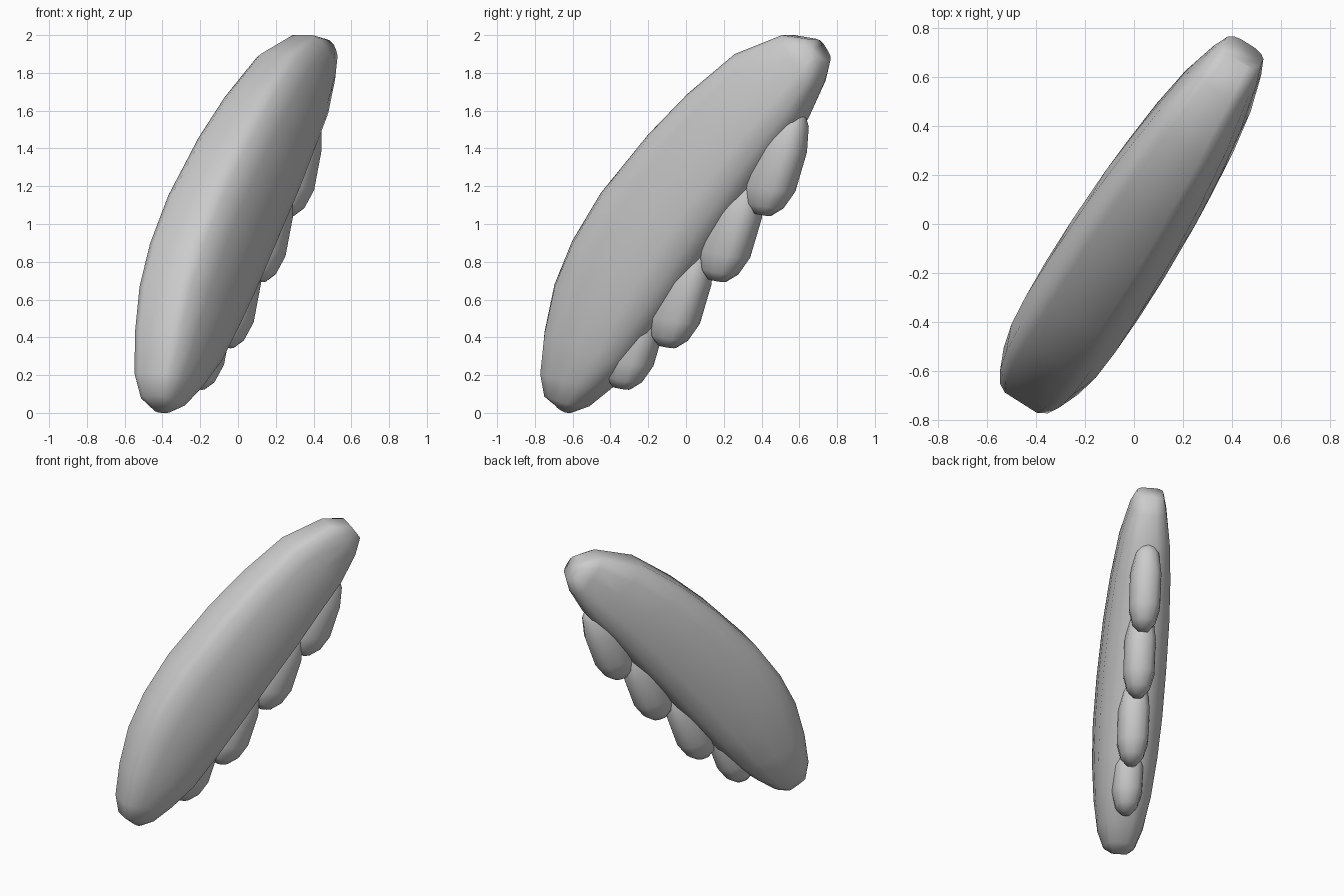
import bpy, bmesh, math
from mathutils import Vector

if "Cube" in bpy.data.objects:
    bpy.data.objects.remove(bpy.data.objects["Cube"])

# The wing lies in a vertical plane: u runs along it, n across it
U = Vector((0.535, 0.845, 0))
N = Vector((0.845, -0.535, 0))

grey = bpy.data.materials.new("plain grey")
grey.diffuse_color = (0.6, 0.6, 0.6, 1)
grey.use_nodes = True
grey.node_tree.nodes["Principled BSDF"].inputs["Base Color"].default_value = grey.diffuse_color


def place(u, z, n):
    return U * u + N * n + Vector((0, 0, z))


def loft(name, rings):
    """Skin closed rings of points and cap both ends."""
    bm = bmesh.new()
    loops = [[bm.verts.new(p) for p in ring] for ring in rings]
    for a, b in zip(loops, loops[1:]):
        for i in range(len(a)):
            j = (i + 1) % len(a)
            bm.faces.new((a[i], a[j], b[j], b[i]))
    bm.faces.new(loops[0])
    bm.faces.new(loops[-1])
    bmesh.ops.recalc_face_normals(bm, faces=bm.faces)
    for f in bm.faces:
        f.smooth = True
    me = bpy.data.meshes.new(name)
    bm.to_mesh(me)
    bm.free()
    me.materials.append(grey)
    ob = bpy.data.objects.new(name, me)
    bpy.context.collection.objects.link(ob)
    return ob


# Wing body: leading point (u, z), trailing point (u, z), half thickness
SECTIONS = [
    (-.79, .035, -.73, .0, .05),
    (-.85, .09, -.63, .035, .105),
    (-.862, .21, -.50, .13, .15),
    (-.825, .43, -.34, .26, .185),
    (-.755, .68, -.16, .47, .21),
    (-.64, .91, .02, .69, .222),
    (-.46, 1.165, .22, .94, .222),
    (-.165, 1.475, .41, 1.17, .214),
    (.075, 1.69, .585, 1.39, .195),
    (.36, 1.90, .73, 1.56, .165),
    (.64, 2.00, .835, 1.74, .12),
    (.79, 1.98, .87, 1.86, .09),
]
# Half cross-section: position along the chord, share of half thickness
HALF = [(0, .52), (.06, .77), (.24, .97), (.5, 1), (.76, .95), (.92, .74), (1, .36)]
OUTLINE = HALF + [(s, -t) for s, t in reversed(HALF)]
loft("wing_body", [
    [place(pu + (qu - pu) * s, pz + (qz - pz) * s, h * t) for s, t in OUTLINE]
    for pu, pz, qu, qz, h in SECTIONS])

# Feathers: bottom tip (u, z) and size
AXIS = (.32, .947)
STEPS = [(0, .05), (.05, .105), (.15, .143), (.37, .145), (.51, .115), (.58, .07)]
FEATHERS = [(.478, 1.05, 1), (.195, .70, 1), (-.12, .35, 1), (-.405, .13, .97)]


def rounded(v):
    return math.copysign(abs(v) ** .8, v)


for k, (u0, z0, size) in enumerate(FEATHERS):
    rings = []
    for t, w in STEPS:
        ring = []
        for i in range(12):
            a = math.tau * i / 12
            across = w * rounded(math.cos(a)) * size
            ring.append(place(u0 + AXIS[0] * t * size + AXIS[1] * across,
                              z0 + AXIS[1] * t * size - AXIS[0] * across * .5,
                              w * .74 * rounded(math.sin(a)) * size))
        rings.append(ring)
    loft(f"feather_{k + 1}", rings)
